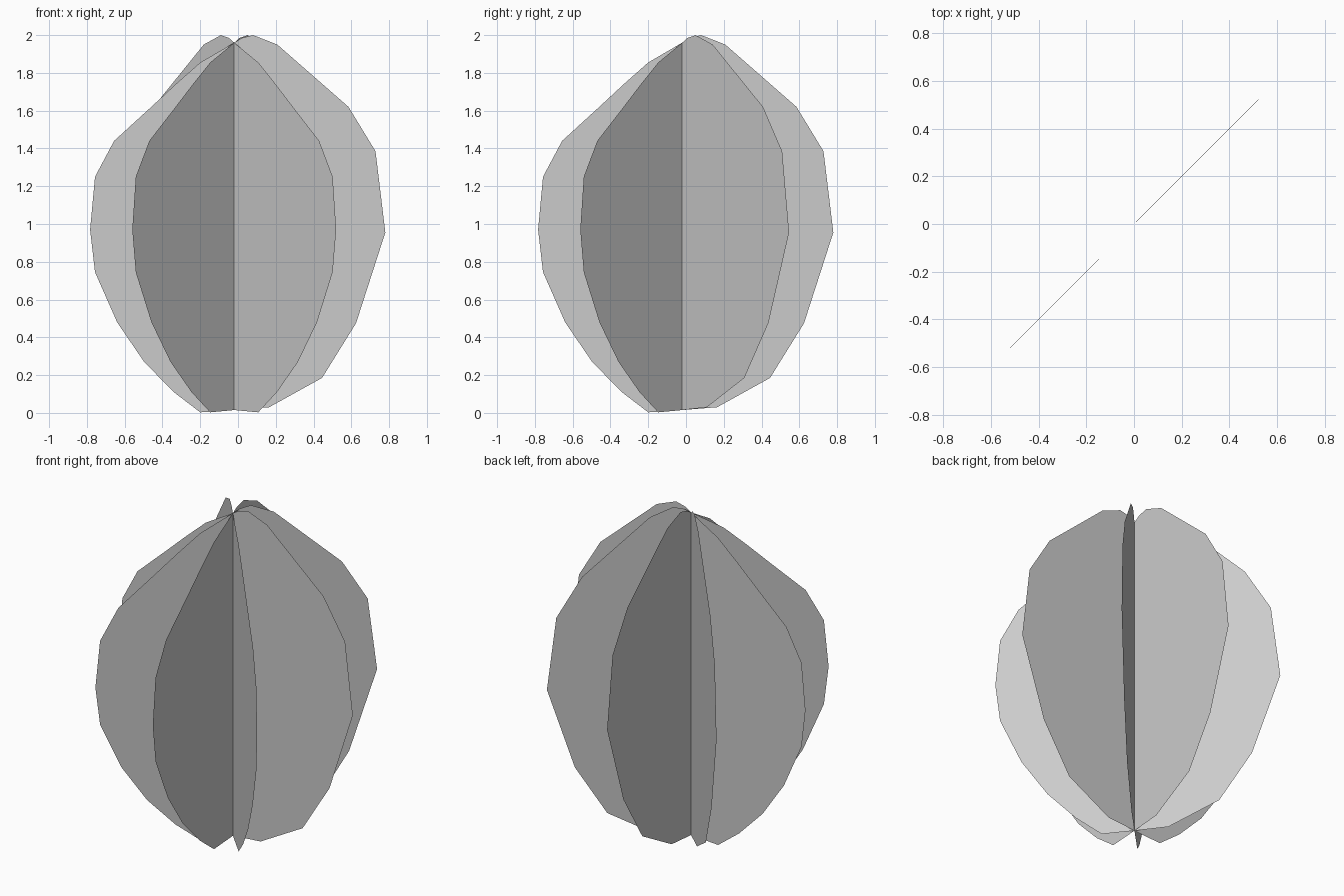
import bpy
import math

if "Cube" in bpy.data.objects:
    bpy.data.objects.remove(bpy.data.objects["Cube"])

# Card outline as (distance from the shared axis, height)
NARROW_SIDE = [(-0.18, 0.003), (-0.32, 0.11), (-0.477, 0.27), (-0.62, 0.48), (-0.737, 0.745),
               (-0.763, 0.97), (-0.737, 1.25), (-0.636, 1.44), (-0.45, 1.61), (-0.31, 1.74),
               (-0.18, 1.855)]
WIDE_SIDE = [(0.04, 1.985), (0.10, 2.0), (0.228, 1.95), (0.605, 1.62), (0.748, 1.385),
             (0.80, 0.955), (0.645, 0.475), (0.465, 0.185), (0.185, 0.03)]
TOP, BOTTOM = (0, 1.96), (0, 0.015)
AXIS = (-0.02, -0.02, 0)


def foliage_card(index, angle):
    """Flat vertical card turned about the shared axis."""
    left = [BOTTOM] + NARROW_SIDE + [TOP]
    outline = left + WIDE_SIDE
    c, s = math.cos(angle), math.sin(angle)
    verts = [(d * c, d * s, z) for d, z in outline]
    top = len(left) - 1
    faces = [list(range(top + 1)), list(range(top, len(outline))) + [0]]
    mesh = bpy.data.meshes.new(f"foliage_card_{index}")
    mesh.from_pydata(verts, [], faces)
    card = bpy.data.objects.new(f"foliage_card_{index}", mesh)
    card.location = AXIS
    bpy.context.collection.objects.link(card)


# Four crossed cards, 45 degrees apart
for i in range(4):
    foliage_card(i + 1, math.radians(45 * i))
